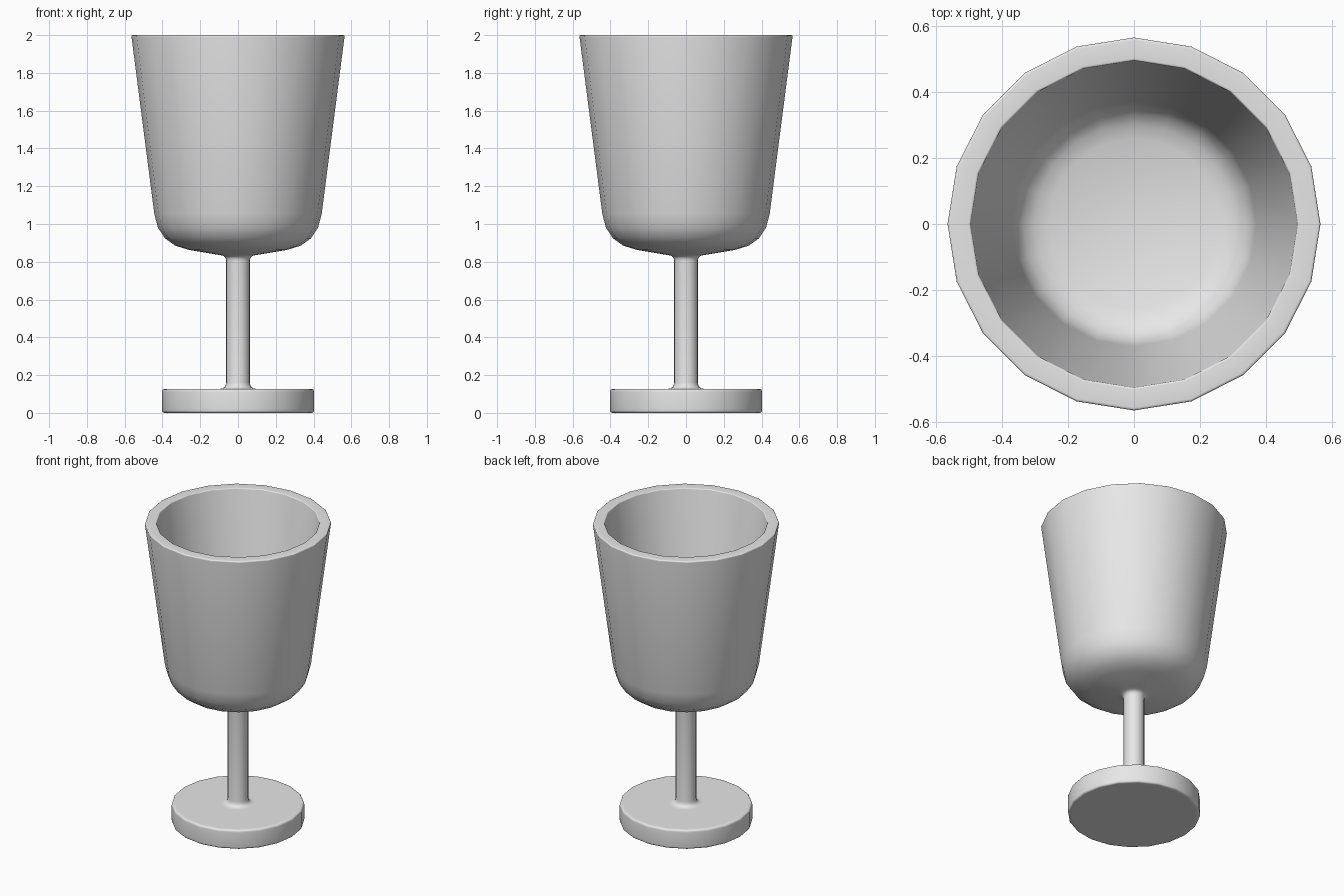
import bpy
import bmesh
import math
from mathutils import Vector

if "Cube" in bpy.data.objects:
    bpy.data.objects.remove(bpy.data.objects["Cube"], do_unlink=True)

SIDES = 20


def rounded(corners, steps=4):
    """Turn (radius, height, rounding) corners into a profile with soft bends."""
    points = []
    for i, (r, z, cut) in enumerate(corners):
        p = Vector((r, 0, z))
        if not cut:
            points.append(p)
            continue
        a = p + (Vector((corners[i - 1][0], 0, corners[i - 1][1])) - p).normalized() * cut
        b = p + (Vector((corners[i + 1][0], 0, corners[i + 1][1])) - p).normalized() * cut
        for k in range(steps + 1):
            t = k / steps
            points.append(a * (1 - t) ** 2 + p * 2 * t * (1 - t) + b * t * t)
    return points


def lathe(name, profile, material):
    bm = bmesh.new()
    verts = [bm.verts.new(p) for p in profile]
    edges = [bm.edges.new(pair) for pair in zip(verts, verts[1:])]
    bmesh.ops.spin(bm, geom=verts + edges, axis=(0, 0, 1), cent=(0, 0, 0),
                   angle=math.tau, steps=SIDES)
    bmesh.ops.remove_doubles(bm, verts=bm.verts, dist=0.0005)
    bmesh.ops.recalc_face_normals(bm, faces=bm.faces)
    mesh = bpy.data.meshes.new(name)
    bm.to_mesh(mesh)
    bm.free()
    mesh.materials.append(material)
    obj = bpy.data.objects.new(name, mesh)
    bpy.context.collection.objects.link(obj)
    bpy.ops.object.select_all(action='DESELECT')
    obj.select_set(True)
    bpy.context.view_layer.objects.active = obj
    bpy.ops.object.shade_smooth_by_angle(angle=math.radians(40))
    return obj


grey = bpy.data.materials.new("plain grey")
grey.use_nodes = True
grey.diffuse_color = (0.8, 0.8, 0.8, 1)
grey.node_tree.nodes["Principled BSDF"].inputs["Base Color"].default_value = (0.8, 0.8, 0.8, 1)

# Foot: a thick disc with softened edges and extra rings to keep the faces flat
foot = [(0, 0, 0), (0.375, 0, 0), (0.402, 0, 0.015), (0.402, 0.127, 0.015), (0.375, 0.127, 0)]
# Stem: a thin rod flaring into the foot and the bowl
stem = [(0.11, 0.127, 0), (0.063, 0.127, 0.035), (0.063, 0.83, 0.025)]
# Bowl outside: shallow sloping underside, rounded shoulder, widening wall
bowl_outside = [(0.11, 0.838, 0), (0.422, 0.89, 0.165), (0.565, 2, 0.01)]
# Bowl inside: flat rim, wall and shallow floor
bowl_inside = [(0.495, 2, 0.006), (0.357, 0.965, 0.1), (0, 0.91, 0)]

lathe("goblet", rounded(foot + stem + bowl_outside + bowl_inside), grey)
